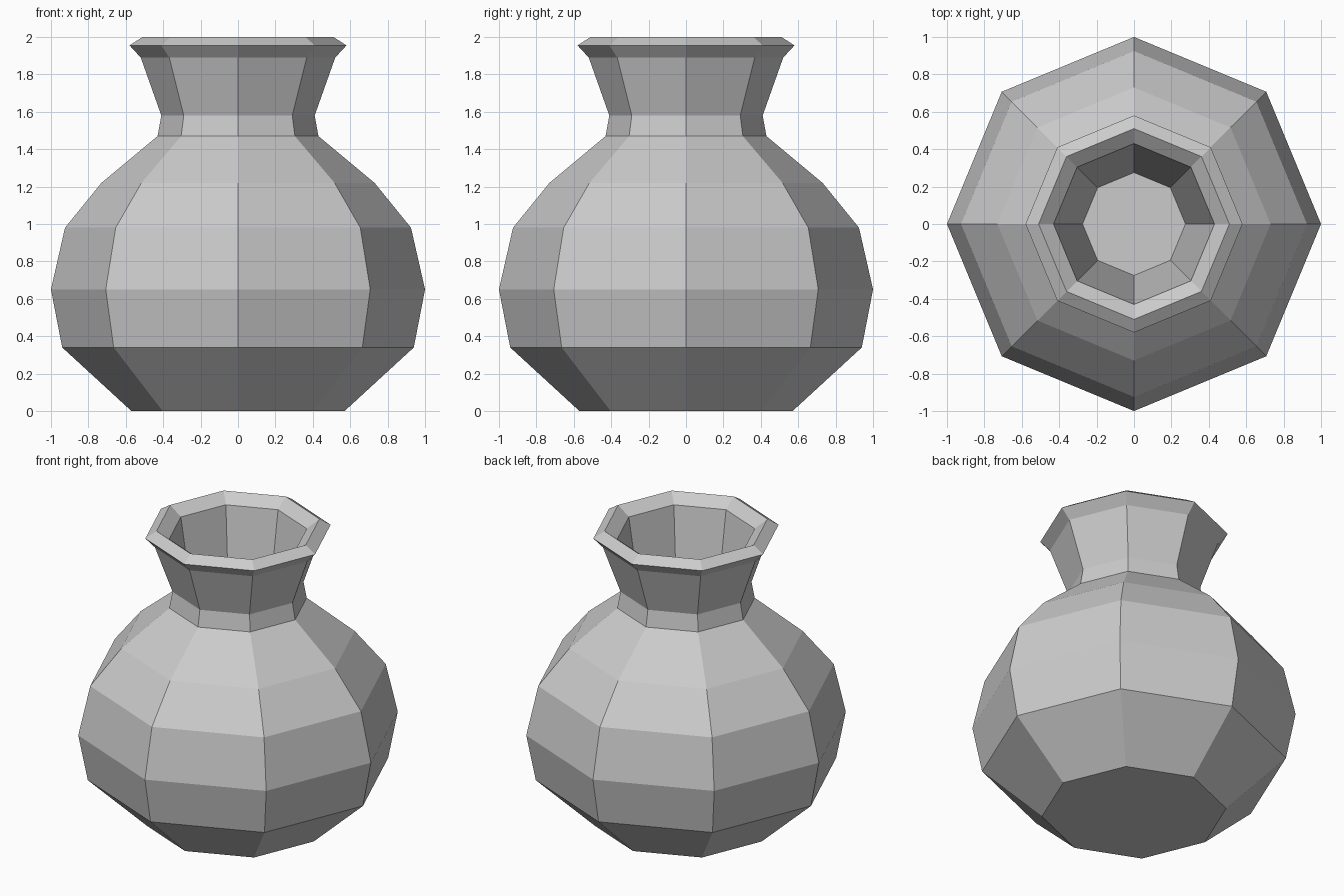
import bpy
import bmesh
from math import cos, sin, tau

if "Cube" in bpy.data.objects:
    bpy.data.objects.remove(bpy.data.objects["Cube"])

SIDES = 8

# Profile (radius, height): base, belly, shoulder, neck, flared lip, then inside
profile = [
    (0.57, 0.00), (0.94, 0.34), (1.00, 0.65), (0.925, 0.98),
    (0.73, 1.22), (0.43, 1.47), (0.41, 1.58), (0.52, 1.89),
    (0.58, 1.955), (0.51, 2.00), (0.43, 1.94), (0.275, 0.95),
]


def lathe(name, points, sides):
    bm = bmesh.new()
    rings = [[bm.verts.new((r * cos(tau * i / sides), r * sin(tau * i / sides), z))
              for i in range(sides)] for r, z in points]
    for low, high in zip(rings, rings[1:]):
        for i in range(sides):
            j = (i + 1) % sides
            bm.faces.new((low[i], low[j], high[j], high[i]))
    # Underside and inner floor
    bm.faces.new(rings[0][::-1])
    bm.faces.new(rings[-1])
    mesh = bpy.data.meshes.new(name)
    bm.to_mesh(mesh)
    bm.free()
    obj = bpy.data.objects.new(name, mesh)
    bpy.context.collection.objects.link(obj)
    return obj


# Pot body with lip and hollow
lathe("pot", profile, SIDES)
